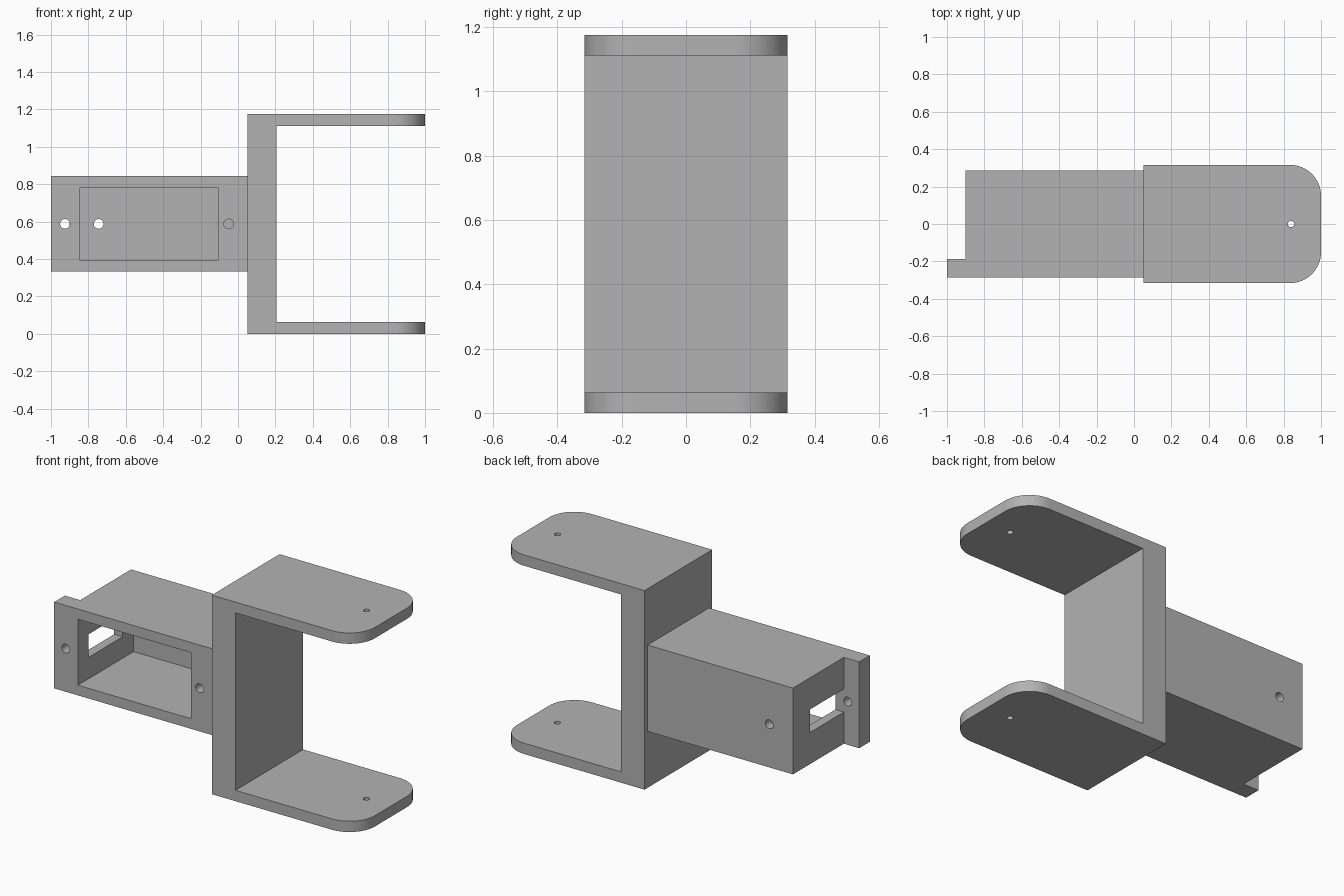
import bpy
import bmesh
import math
from mathutils import Matrix, Vector

cube = bpy.data.objects.get("Cube")
if cube:
    bpy.data.objects.remove(cube, do_unlink=True)

grey = bpy.data.materials.new("plain grey")
grey.use_nodes = True
COLOUR = (0.45, 0.45, 0.45, 1.0)
grey.diffuse_color = COLOUR
grey.node_tree.nodes["Principled BSDF"].inputs["Base Color"].default_value = COLOUR


def finish(name, bm):
    mesh = bpy.data.meshes.new(name)
    bm.to_mesh(mesh)
    bm.free()
    mesh.materials.append(grey)
    obj = bpy.data.objects.new(name, mesh)
    bpy.context.collection.objects.link(obj)
    return obj


def box(name, x, y, z, corner=0):
    """Box from (min, max) ranges; corner rounds the upright edges at max x."""
    bm = bmesh.new()
    bmesh.ops.create_cube(bm, size=1)
    for v in bm.verts:
        v.co = Vector([r[1] if c > 0 else r[0] for c, r in zip(v.co, (x, y, z))])
    if corner:
        edges = [e for e in bm.edges
                 if all(abs(v.co.x - x[1]) < 1e-5 for v in e.verts)
                 and abs(e.verts[0].co.y - e.verts[1].co.y) < 1e-5]
        bmesh.ops.bevel(bm, geom=edges, offset=corner, segments=16,
                        profile=0.5, affect='EDGES')
    return finish(name, bm)


def drill(name, centre, radius, length, axis):
    bm = bmesh.new()
    turn = Matrix.Rotation(math.pi / 2, 4, 'X') if axis == 'Y' else Matrix()
    bmesh.ops.create_cone(bm, cap_ends=True, segments=32, radius1=radius,
                          radius2=radius, depth=length,
                          matrix=Matrix.Translation(centre) @ turn)
    return finish(name, bm)


def select(obj):
    bpy.ops.object.select_all(action='DESELECT')
    obj.select_set(True)
    bpy.context.view_layer.objects.active = obj


def cut(obj, cutters):
    select(obj)
    for c in cutters:
        mod = obj.modifiers.new("cut", 'BOOLEAN')
        mod.operation = 'DIFFERENCE'
        mod.solver = 'EXACT'
        mod.object = c
        bpy.ops.object.modifier_apply(modifier=mod.name)
        bpy.data.objects.remove(c, do_unlink=True)
    bpy.ops.object.shade_smooth_by_angle(angle=math.radians(30))


# Fork: upright plate with two rounded arms
HEIGHT, ARM = 1.176, 0.064
fork = box("fork_bracket", (0.05, 1), (-0.316, 0.316), (0, HEIGHT), corner=0.165)
cut(fork, [
    box("gap_cutter", (0.205, 1.2), (-0.5, 0.5), (ARM, HEIGHT - ARM)),
    drill("arm_hole_cutter", (0.84, 0, HEIGHT / 2), 0.017, 2, 'Z'),
])

# Housing: open-fronted box with a mounting flange at its end
MID = HEIGHT / 2
housing = box("housing", (-1, 0.05), (-0.287, 0.287), (MID - 0.255, MID + 0.255))
cut(housing, [
    box("flange_step_cutter", (-1.2, -0.9), (-0.188, 0.5), (0, HEIGHT)),
    box("pocket_cutter", (-0.845, -0.107), (-0.5, 0.232), (MID - 0.195, MID + 0.195)),
    box("cable_slot_cutter", (-0.95, -0.8), (-0.188, 0.13), (MID - 0.068, MID + 0.068)),
    drill("flange_hole_cutter", (-0.925, -0.25, MID), 0.026, 0.3, 'Y'),
    drill("blind_hole_cutter", (-0.05, -0.287, MID), 0.026, 0.2, 'Y'),
    drill("back_hole_cutter", (-0.745, 0.26, MID), 0.026, 0.2, 'Y'),
])
